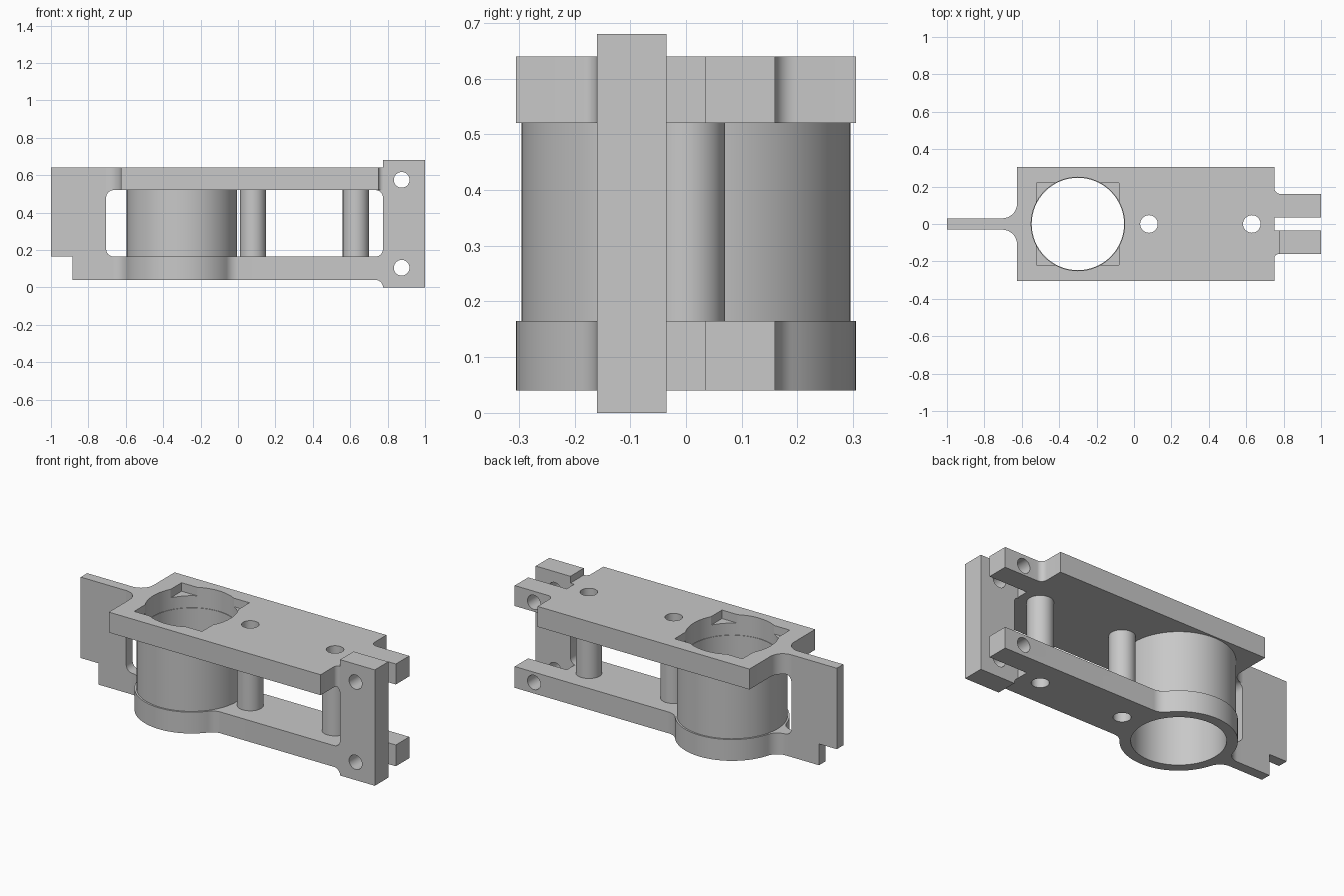
import bpy, bmesh
from math import pi, cos, sin, atan2, hypot
from mathutils import Vector, Matrix

if "Cube" in bpy.data.objects:
    bpy.data.objects.remove(bpy.data.objects["Cube"])

grey = bpy.data.materials.new("machined grey")
grey.use_nodes = True
grey.diffuse_color = (0.58, 0.58, 0.58, 1)
grey.node_tree.nodes["Principled BSDF"].inputs["Base Color"].default_value = (0.58, 0.58, 0.58, 1)

CX, RING, BORE = -0.3, 0.305, 0.247
Z0, Z1, Z2, Z3 = 0.04, 0.165, 0.52, 0.64    # plate heights
TAB, BAR = -0.705, 0.775                    # window ends
IN, OUT = 0.035, 0.16                       # prong sides
PINS = (0.08, 0.63)


def arc(cx, cy, r, a, b, n=12):
    return [(cx + r * cos(a + (b - a) * i / n), cy + r * sin(a + (b - a) * i / n))
            for i in range(n + 1)]


def rounded(points, n=8):
    """Outline with right-angled corners; a third value is the corner radius."""
    out = []
    for i, q in enumerate(points):
        p = Vector(q[:2])
        if len(q) < 3:
            out.append(tuple(p))
            continue
        u = (Vector(points[i - 1][:2]) - p).normalized()
        v = (Vector(points[(i + 1) % len(points)][:2]) - p).normalized()
        for k in range(n + 1):
            t = pi / 2 * k / n
            out.append(tuple(p + (u + v - v * cos(t) - u * sin(t)) * q[2]))
    return out


def prism(name, outline, lo, hi, upright=False):
    """Extrude along z, or along y when the outline is in x and z."""
    bm = bmesh.new()
    verts = [bm.verts.new((a, lo, b) if upright else (a, b, lo)) for a, b in outline]
    bmesh.ops.remove_doubles(bm, verts=verts, dist=1e-4)
    face = bm.faces.new([v for v in verts if v.is_valid])
    side = bmesh.ops.extrude_face_region(bm, geom=[face])["geom"]
    step = Vector((0, hi - lo, 0) if upright else (0, 0, hi - lo))
    bmesh.ops.translate(bm, vec=step, verts=[g for g in side if isinstance(g, bmesh.types.BMVert)])
    bmesh.ops.recalc_face_normals(bm, faces=bm.faces)
    mesh = bpy.data.meshes.new(name)
    bm.to_mesh(mesh)
    bm.free()
    mesh.materials.append(grey)
    obj = bpy.data.objects.new(name, mesh)
    bpy.context.collection.objects.link(obj)
    return obj


def disc(name, x, y, r, lo, hi, upright=False, n=64):
    return prism(name, arc(x, y, r, 0, 2 * pi, n)[:-1], lo, hi, upright)


def cut(obj, *cutters):
    bpy.context.view_layer.objects.active = obj
    for c in cutters:
        c.hide_render = True
        mod = obj.modifiers.new("cut", "BOOLEAN")
        mod.operation, mod.solver, mod.object = "DIFFERENCE", "EXACT", c
        bpy.ops.object.modifier_apply(modifier=mod.name)
        bpy.data.objects.remove(c)


def pin_holes():
    return [disc("pin_cutter", x, 0, 0.047, -1, 2, n=32) for x in PINS]


def bolt_holes(heights):
    return [disc("bolt_cutter", 0.875, z, 0.042, -1, 1, True, 32) for z in heights]


def box(x, half):
    return [(x - half, -half), (x + half, -half), (x + half, half), (x - half, half)]


# Top plate: wide rectangle narrowing to the tab and to two prongs
top = prism("top_plate", rounded([
    (TAB, 0.03), (-0.625, 0.03, 0.08), (-0.625, RING), (0.75, RING), (0.75, OUT, 0.035),
    (1, OUT), (1, IN), (0.75, IN), (0.75, -IN), (BAR, -IN), (BAR, -OUT),
    (0.75, -OUT, 0.025), (0.75, -RING), (-0.625, -RING), (-0.625, -0.03, 0.08),
    (TAB, -0.03)]), Z2, Z3)
cut(top, disc("bore_cutter", CX, 0, 0.25, -1, 2),
    prism("pocket_cutter", box(CX, 0.22), Z3 - 0.05, 1), *pin_holes(), *bolt_holes([0.575]))

# Bottom plate: ring blended into the tab and a narrow beam
F = 0.08
dx_tab = ((RING + F) ** 2 - (0.03 + F) ** 2) ** 0.5
dx_beam = ((RING + F) ** 2 - (OUT + F) ** 2) ** 0.5
a_tab, a_beam = atan2(0.03 + F, dx_tab), atan2(OUT + F, dx_beam)
edge = [(TAB, 0.03)]
edge += arc(CX - dx_tab, 0.03 + F, F, -pi / 2, -a_tab)
edge += arc(CX, 0, RING, pi - a_tab, a_beam, 40)
edge += arc(CX + dx_beam, OUT + F, F, pi + a_beam, 1.5 * pi)
ends = [(1, OUT), (1, IN), (0.75, IN), (0.75, -IN), (BAR, -IN), (BAR, -OUT)]
bottom = prism("bottom_plate", edge + ends + [(x, -y) for x, y in reversed(edge)], Z0, Z1)
cut(bottom, disc("bore_cutter", CX, 0, BORE, -1, 2), *pin_holes(), *bolt_holes([0.105]))

# Barrel and hollow pillars between the plates
barrel = disc("barrel", CX, 0, 0.295, Z1, Z2)
cut(barrel, disc("bore_cutter", CX, 0, BORE, -1, 2))
pillars = []
for x, label in zip(PINS, ("middle", "end")):
    pillar = disc(label + "_pillar", x, 0, 0.07, Z1, Z2, n=48)
    cut(pillar, disc("pin_cutter", x, 0, 0.047, -1, 2, n=32))
    pillars.append(pillar)

# Thin tab joining both plates, with a notched lower corner
G = 0.04
tab = prism("end_tab", rounded([
    (-1, Z1), (-0.885, Z1), (-0.885, Z0), (TAB, Z0), (TAB, Z1 - 0.001), (TAB + G, Z1),
    (TAB, Z1, G), (TAB, Z2, G), (TAB + G, Z2), (TAB, Z2 + 0.001), (TAB, Z3), (-1, Z3)]),
    -0.03, 0.03, True)

# Tall bar joining both plates at the front prongs
bar = prism("upright_bar", rounded([
    (BAR, 0, ), (1, 0), (1, 0.68), (BAR, 0.68), (BAR, Z2 + 0.001), (BAR - G, Z2),
    (BAR, Z2, G), (BAR, Z1, G), (BAR - G, Z1), (BAR, Z1 - 0.001),
    (BAR, Z0 + 0.001), (BAR - G, Z0)] + [(x, z) for x, z in arc(BAR - G, 0, G, pi / 2, 0, 8)]),
    -OUT, -IN, True)
cut(bar, *bolt_holes([0.105, 0.575]))

# Smooth the curved walls and keep the edges crisp
for obj in [top, bottom, barrel, tab, bar] + pillars:
    bpy.ops.object.select_all(action="DESELECT")
    obj.select_set(True)
    bpy.context.view_layer.objects.active = obj
    bpy.ops.object.shade_smooth_by_angle(angle=0.5)
